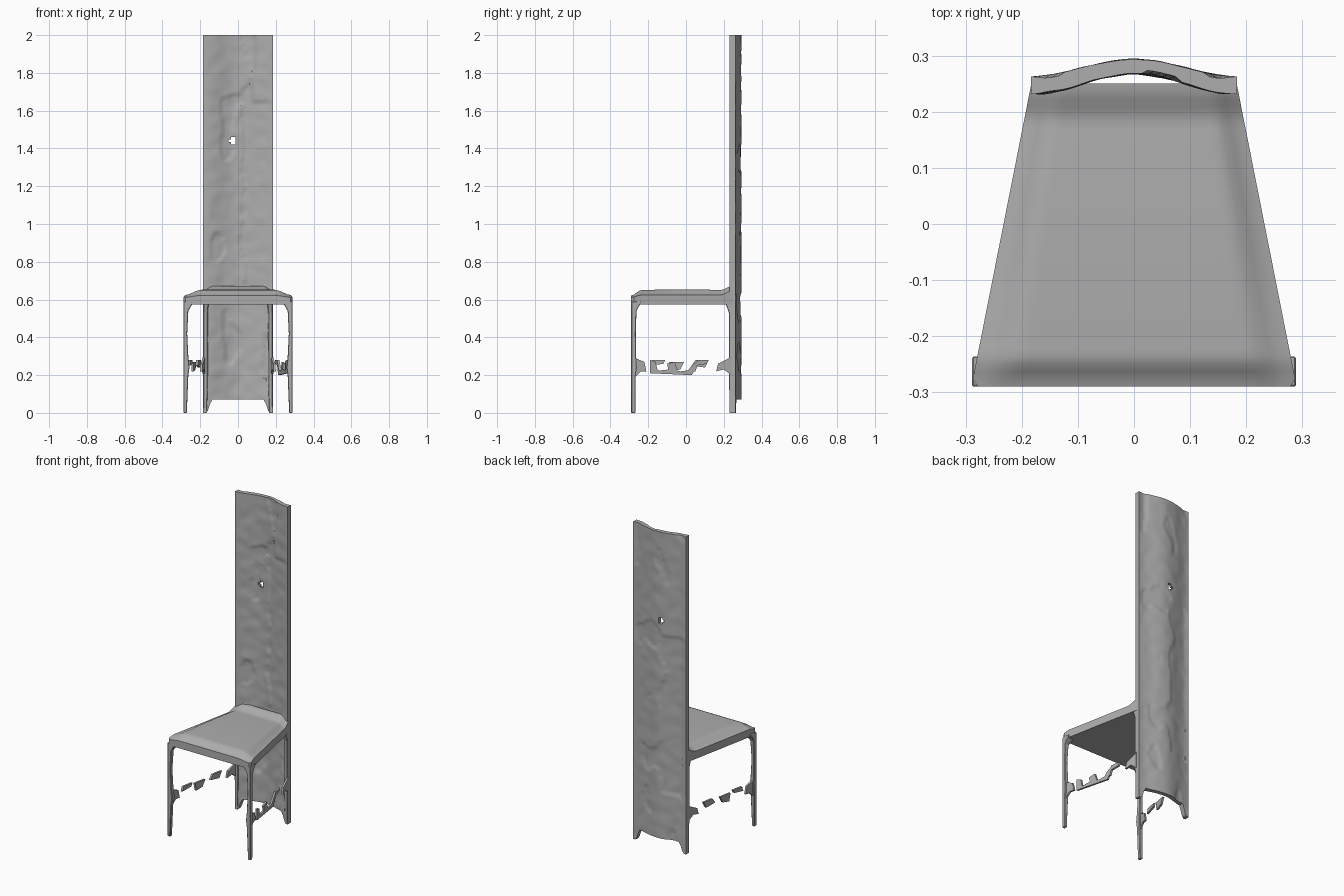
import bpy, bmesh, math
from mathutils import Vector, noise

cube = bpy.data.objects.get("Cube")
if cube:
    bpy.data.objects.remove(cube, do_unlink=True)

grey = bpy.data.materials.new("plain grey")
grey.use_nodes = True
colour = (0.42, 0.42, 0.42, 1)
grey.diffuse_color = colour
grey.node_tree.nodes["Principled BSDF"].inputs["Base Color"].default_value = colour


def finish(name, bm, angle=40):
    bmesh.ops.recalc_face_normals(bm, faces=bm.faces)
    mesh = bpy.data.meshes.new(name)
    bm.to_mesh(mesh)
    bm.free()
    mesh.materials.append(grey)
    obj = bpy.data.objects.new(name, mesh)
    bpy.context.collection.objects.link(obj)
    bpy.ops.object.select_all(action='DESELECT')
    obj.select_set(True)
    bpy.context.view_layer.objects.active = obj
    bpy.ops.object.shade_smooth_by_angle(angle=math.radians(angle))
    return obj


def slab(name, nu, nv, side_a, side_b, keep=lambda u, v: True):
    """Two matching sheets closed by walls wherever the sheet has an edge."""
    bm = bmesh.new()
    grids = [{(i, j): bm.verts.new(f(i / nu, j / nv))
              for i in range(nu + 1) for j in range(nv + 1)}
             for f in (side_a, side_b)]
    edges = set()
    for i in range(nu):
        for j in range(nv):
            if keep((i + .5) / nu, (j + .5) / nv):
                ring = [(i, j), (i + 1, j), (i + 1, j + 1), (i, j + 1)]
                bm.faces.new([grids[0][k] for k in ring])
                bm.faces.new([grids[1][k] for k in reversed(ring)])
                edges.update(zip(ring, ring[1:] + ring[:1]))
    for a, b in edges:
        if (b, a) not in edges:
            bm.faces.new([grids[0][b], grids[0][a], grids[1][a], grids[1][b]])
    loose = [v for v in bm.verts if not v.link_faces]
    bmesh.ops.delete(bm, geom=loose, context='VERTS')
    return finish(name, bm)


def smooth(a, b, t):
    t = max(0, min(1, (t - a) / (b - a)))
    return t * t * (3 - 2 * t)


# Tall curved back panel, running down to two short feet
HALF = 0.184


def panel_xz(u, v):
    x = (2 * u - 1) * HALF
    bottom = 0.07 * (1 - smooth(0.135, 0.168, abs(x)))
    return x, bottom + (2 - bottom) * v


def wear(x, z, seed):
    """Uneven surface with shallow flaked patches, fading at the rim."""
    fade = 1 - smooth(0.15, HALF, abs(x))
    bumps = 0.004 * noise.noise(Vector((x * 16, seed, z * 16)))
    flake = noise.noise(Vector((x * 9, seed + 3, z * 4)))
    strip = x > 0.03 + 0.06 * noise.noise(Vector((seed, 0, z * 6)))
    flaked = flake > 0.32 or (strip and 0.66 < z < 1.65)
    return fade * (bumps + (0.007 if flaked else 0))


def panel_front(u, v):
    x, z = panel_xz(u, v)
    y = 0.2500 + 0.0185 * math.cos(math.pi * x / HALF)
    return x, y + wear(x, z, 1), z


def panel_back(u, v):
    x, z = panel_xz(u, v)
    y = 0.278 + 0.015 * math.cos(math.pi * x / HALF)
    return x, y - wear(-x, z + 0.3, 7) * 0.7, z


def panel_keep(u, v):
    x, z = panel_xz(u, v)
    return math.hypot(x + 0.03, z - 1.44) > 0.018


slab("back_panel", 30, 150, panel_front, panel_back, panel_keep)


# Trapezoid seat with a soft domed top that rises to meet the back
def seat_xy(u, v):
    y = -0.29 + 0.54 * v
    half = 0.29 - 0.107 * v
    half -= 0.012 * (1 - smooth(0, 0.025, v))
    return (2 * u - 1) * half, y


def seat_top(u, v):
    x, y = seat_xy(u, v)
    side = smooth(0, 0.14, min(u, 1 - u))
    front = smooth(0, 0.1, v)
    z = 0.612 + 0.024 * side * (0.4 + 0.6 * front) + 0.012 * front
    z += 0.006 * math.sin(math.pi * v) * side
    return x, y, z + 0.025 * smooth(0.87, 1, v)


def seat_under(u, v):
    x, y = seat_xy(u, v)
    return x, y, 0.575


slab("seat", 30, 40, seat_top, seat_under)


# Legs: thin square posts lofted through sections of (z, width, depth)
def leg(name, x, y, sections):
    """x, y is the outer corner; widths grow towards the middle of the chair."""
    sx, sy = math.copysign(1, x), math.copysign(1, y)
    bm = bmesh.new()
    rings = []
    for z, w, d in sections:
        rings.append([bm.verts.new((x - sx * a * w, y - sy * b * d, z))
                      for a, b in ((0, 0), (1, 0), (1, 1), (0, 1))])
    for low, high in zip(rings, rings[1:]):
        for k in range(4):
            n = (k + 1) % 4
            bm.faces.new([low[k], low[n], high[n], high[k]])
    bm.faces.new(rings[0])
    bm.faces.new(rings[-1])
    bmesh.ops.bevel(bm, geom=[e for e in bm.edges], offset=0.003, affect='EDGES')
    finish(name, bm)


front_sections = [(0, .018, .022), (.2, .026, .024), (.24, .032, .03),
                  (.3, .026, .026), (.42, .02, .024), (.54, .026, .028),
                  (.59, .055, .055)]
back_sections = [(0, .02, .03), (.2, .024, .035), (.53, .024, .035), (.6, .03, .06)]


# Broken side stretchers: thin plates drawn as (y, z) outlines
def fragment(name, side, outline):
    bm = bmesh.new()
    faces = []
    for offset in (-0.006, 0.006):
        faces.append([bm.verts.new((side * (0.276 - 0.19 * (y + 0.27)) + offset, y, z))
                      for y, z in outline])
    bm.faces.new(faces[0])
    bm.faces.new(faces[1][::-1])
    for k in range(len(outline)):
        n = (k + 1) % len(outline)
        bm.faces.new([faces[0][k], faces[0][n], faces[1][n], faces[1][k]])
    finish(name, bm)


stubs = [[(-.27, .19), (-.24, .22), (-.21, .22), (-.22, .27), (-.27, .29)],
         [(.24, .2), (.2, .23), (.16, .22), (.17, .26), (.21, .28), (.24, .3)]]
left_pieces = [[(-.19, .21), (.03, .2), (.05, .23), (-.03, .22), (-.09, .23), (-.18, .22)],
               [(-.19, .21), (-.15, .22), (-.16, .27), (-.19, .28)],
               [(-.09, .21), (-.04, .21), (-.06, .27), (-.1, .26)],
               [(0, .21), (.05, .22), (.07, .28), (.03, .25)],
               [(.05, .25), (.11, .26), (.12, .28), (.06, .28)]]
right_pieces = [[(-.19, .25), (-.12, .26), (-.11, .28), (-.18, .28)],
                [(-.08, .22), (-.03, .23), (-.01, .27), (-.09, .27)],
                [(.03, .25), (.1, .24), (.12, .28), (.05, .28)]]

for side, label, pieces in ((1, "left", left_pieces), (-1, "right", right_pieces)):
    leg("front_leg_" + label, side * 0.289, -0.29, front_sections)
    leg("back_leg_" + label, side * HALF, 0.262, back_sections)
    for i, outline in enumerate(stubs + pieces):
        fragment(f"stretcher_piece_{label}_{i + 1}", side, outline)
